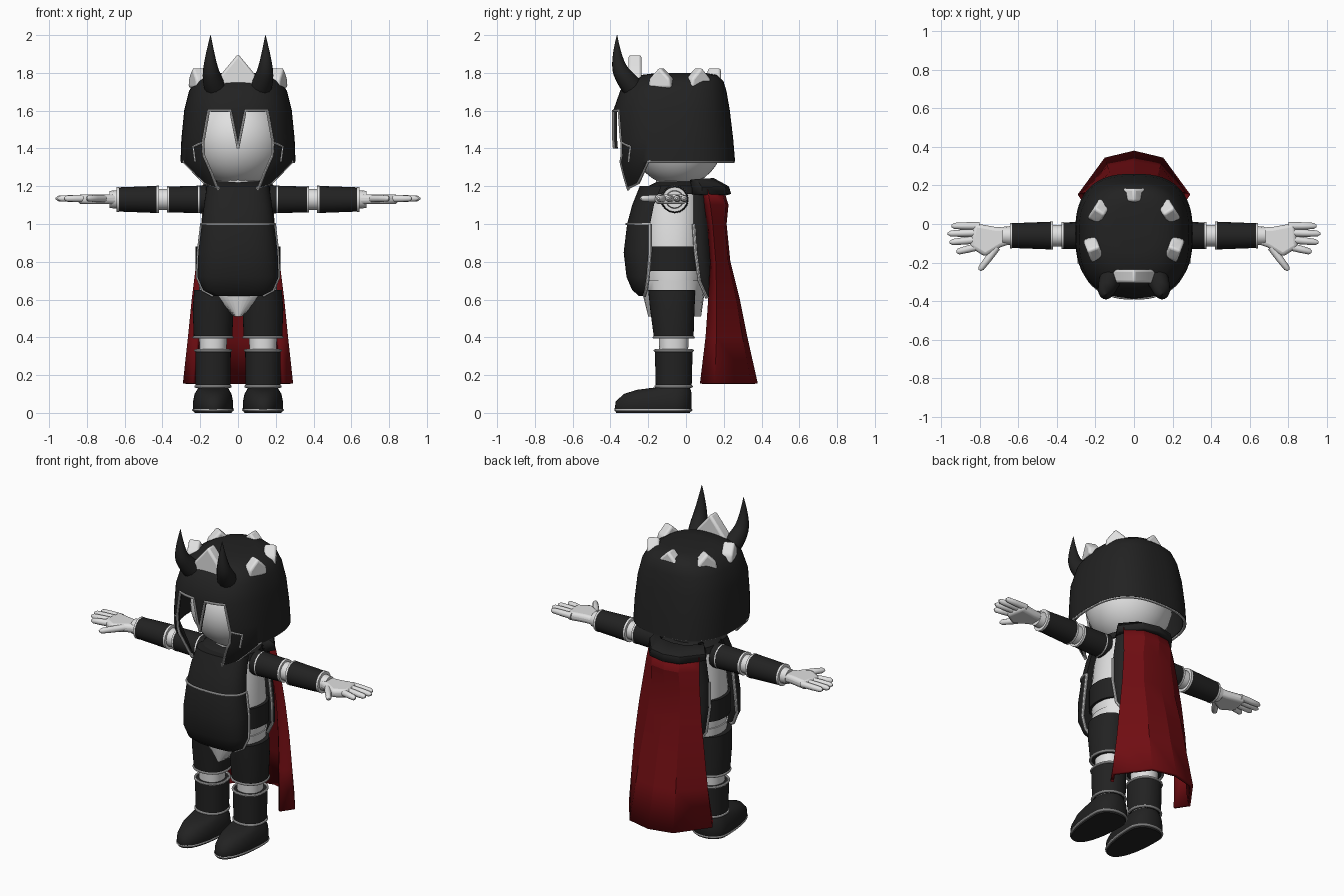
import bpy, bmesh, math
from mathutils import Vector

if "Cube" in bpy.data.objects:
    bpy.data.objects.remove(bpy.data.objects["Cube"])


def material(name, rgb):
    m = bpy.data.materials.new(name)
    m.use_nodes = True
    m.diffuse_color = (*rgb, 1)
    bsdf = next(n for n in m.node_tree.nodes if n.type == 'BSDF_PRINCIPLED')
    bsdf.inputs["Base Color"].default_value = (*rgb, 1)
    bsdf.inputs["Roughness"].default_value = 0.7
    return m


BLACK = material("black_armor", (.016, .016, .016))
WHITE = material("white", (.75, .75, .75))
RED = material("dark_red", (.16, .004, .006))


def activate(ob):
    bpy.ops.object.select_all(action='DESELECT')
    ob.select_set(True)
    bpy.context.view_layer.objects.active = ob


def apply(ob, kind, **settings):
    activate(ob)
    mod = ob.modifiers.new(kind.lower(), kind)
    for key, value in settings.items():
        setattr(mod, key, value)
    bpy.ops.object.modifier_apply(modifier=mod.name)


def smooth(ob, angle=38):
    activate(ob)
    bpy.ops.object.shade_smooth_by_angle(angle=math.radians(angle))


def loft(name, rings, mat, closed=True, cap_start=True, cap_end=True, angle=38):
    """Skin a list of point rings."""
    bm = bmesh.new()
    rows = [[bm.verts.new(p) for p in r] for r in rings]
    n = len(rows[0])
    for a, b in zip(rows, rows[1:]):
        for i in range(n if closed else n - 1):
            j = (i + 1) % n
            bm.faces.new((a[i], a[j], b[j], b[i]))
    if cap_start:
        bm.faces.new(rows[0])
    if cap_end:
        bm.faces.new(rows[-1])
    bmesh.ops.recalc_face_normals(bm, faces=bm.faces)
    me = bpy.data.meshes.new(name)
    bm.to_mesh(me)
    bm.free()
    me.materials.append(mat)
    ob = bpy.data.objects.new(name, me)
    bpy.context.collection.objects.link(ob)
    smooth(ob, angle)
    return ob


def section(z, a, yf, yb, cy=-.06, x=0, p=2.2, arc=(0, 1), n=40):
    """Rounded outline, with separate depth to the front and the back."""
    pts = []
    for i in range(n):
        t = math.tau * (arc[0] + (arc[1] - arc[0]) * i / (n if arc == (0, 1) else n - 1))
        c, s = math.cos(t), math.sin(t)
        depth = yb - cy if s > 0 else cy - yf
        pts.append((x + a * math.copysign(abs(c) ** (2 / p), c),
                    cy + depth * math.copysign(abs(s) ** (2 / p), s), z))
    return pts


def prism(name, poly, axis, lo, hi, mat, bevel=0):
    place = {'x': lambda u, v, w: (w, u, v), 'y': lambda u, v, w: (u, w, v),
             'z': lambda u, v, w: (u, v, w)}[axis]
    ob = loft(name, [[place(u, v, w) for u, v in poly] for w in (lo, hi)], mat)
    if bevel:
        apply(ob, 'BEVEL', width=bevel, segments=3)
        smooth(ob, 50)
    return ob


def tube(name, pts, radii, mat, cyclic=False, res=2, spline='POLY'):
    cu = bpy.data.curves.new(name, 'CURVE')
    cu.dimensions, cu.bevel_depth, cu.bevel_resolution = '3D', 1, res
    cu.use_fill_caps = True
    sp = cu.splines.new(spline)
    sp.points.add(len(pts) - 1)
    for i, p in enumerate(pts):
        sp.points[i].co = (*p, 1)
        sp.points[i].radius = radii[i] if isinstance(radii, list) else radii
    sp.use_cyclic_u = cyclic
    if spline == 'NURBS':
        sp.use_endpoint_u, sp.order_u, sp.resolution_u = True, 3, 6
    cu.materials.append(mat)
    ob = bpy.data.objects.new(name, cu)
    bpy.context.collection.objects.link(ob)
    activate(ob)
    bpy.ops.object.convert(target='MESH')
    smooth(ob)
    return ob


def cut(ob, cutter):
    apply(ob, 'BOOLEAN', operation='DIFFERENCE', solver='EXACT', object=cutter)
    bpy.data.objects.remove(cutter)


# Head and neck
loft("head", [section(1.45 - .25 * math.cos(t), .25 * math.sin(t), -.04 - .25 * math.sin(t),
                      -.04 + .24 * math.sin(t), -.04, p=2)
              for t in [math.pi * (i + .15) / 16.3 for i in range(17)]], WHITE)
tube("neck", [(0, -.05, 1.15), (0, -.05, 1.25)], .11, WHITE, res=6)

# Helmet shell: height, half width, front, back
HELM = [(1.16, .16, -.32, .22), (1.25, .23, -.345, .24), (1.33, .295, -.365, .25),
        (1.45, .29, -.375, .24), (1.6, .275, -.375, .222), (1.7, .25, -.34, .205),
        (1.75, .22, -.29, .19), (1.78, .17, -.23, .16), (1.79, .1, -.15, .1)]
HY, HP = -.05, 2.6


def helm_at(z):
    for lo, hi in zip(HELM, HELM[1:]):
        if z <= hi[0]:
            f = (z - lo[0]) / (hi[0] - lo[0])
            return [l + (h - l) * f for l, h in zip(lo, hi)]


def helm_front(x, z):
    _, a, yf, _ = helm_at(z)
    return (x, HY - (HY - yf) * max(0, 1 - abs(x / a) ** HP) ** (1 / HP) - .01, z)


def helm_side(y, z):
    _, a, yf, yb = helm_at(z)
    d = (y - HY) / (yb - HY) if y > HY else (HY - y) / (HY - yf)
    return (a * max(0, 1 - abs(d) ** HP) ** (1 / HP) + .008, y, z)


helmet = loft("helmet", [section(*h, cy=HY, p=HP, n=64) for h in HELM], BLACK, cap_start=False)
apply(helmet, 'SOLIDIFY', thickness=.02, offset=0)
face = [(.04, 1.6), (.155, 1.6), (.185, 1.43), (.18, 1.36), (.14, 1.27), (.105, 1.18)]
half = face + [(.105, 1)]
cut(helmet, prism("face_cutter", [(0, 1.4)] + half + [(-x, z) for x, z in reversed(half)],
                  'y', -.6, -.12, BLACK))
cut(helmet, prism("rim_cutter", [(.6, 1.33), (-.2, 1.33), (-.25, 1.22), (-.34, 1.18),
                                 (-.34, 1), (.6, 1)], 'x', -.6, .6, BLACK))
smooth(helmet)


def mirrored(pts, s):
    return [(p[0] * s, *p[1:]) for p in pts]


def subdivide(pts, n=6):
    out = [Vector(a).lerp(Vector(b), i / n) for a, b in zip(pts, pts[1:]) for i in range(n)]
    return [tuple(p) for p in out] + [pts[-1]]


SIDES = (("left_", 1), ("right_", -1))
for side, s in SIDES:
    # Helmet trim, horns
    tube(side + "face_trim", mirrored([helm_front(*p) for p in subdivide([(0, 1.4)] + face)], s),
         .007, WHITE)
    rim = [q for q in section(*helm_at(1.33), cy=HY, p=HP, n=64) if q[0] >= -.001 and q[1] > -.2]
    rim.sort(key=lambda q: -q[1])
    rim += [helm_side(y, z) for y, z in ((-.2, 1.33), (-.25, 1.22), (-.31, 1.19))]
    tube(side + "rim_trim", mirrored(rim, s), .008, WHITE)
    tube(side + "cheek_trim", mirrored([helm_front(*p) for p in
         subdivide([(.19, 1.43), (.235, 1.41), (.225, 1.33)])], s), .006, WHITE)
    tube(side + "horn", mirrored([(.11, -.26, 1.7), (.135, -.31, 1.75), (.15, -.37, 1.85),
                                  (.145, -.365, 2)], s), [.06, .055, .035, .001],
         BLACK, res=4, spline='NURBS')

# Crown spikes: x, y, half width, base, tip
spikes = [(0, -.27, .12, 1.72, 1.9), (0, .15, .065, 1.72, 1.83)]
for s in (1, -1):
    spikes += [(s * .21, -.13, .065, 1.72, 1.83), (s * .18, .065, .065, 1.72, 1.83)]
for i, (x, y, w, base, tip) in enumerate(spikes):
    ob = prism(f"crown_spike_{i + 1}", [(-w, base), (w, base), (w * .9, base + .05), (0, tip),
                                        (-w * .9, base + .05)], 'y', -.035, .035, WHITE, .014)
    ob.location = (x, y, 0)
    ob.rotation_euler.z = math.atan2(y + .05, x) + math.pi / 2

# Torso, briefs, belt and shoulder yoke
loft("torso", [section(*r) for r in ((.64, .195, -.22, .09), (.75, .21, -.24, .1),
               (.9, .205, -.25, .1), (1.05, .19, -.24, .1), (1.19, .165, -.2, .09))], WHITE)
loft("briefs", [section(*r) for r in ((.51, .02, -.2, .08), (.65, .205, -.235, .1),
                                      (.7, .21, -.24, .1))], WHITE)
loft("belt", [section(z, .225, -.25, .105) for z in (.75, .88)], BLACK)
loft("shoulder_yoke", [section(*r) for r in ((1.16, .18, -.21, .1), (1.2, .17, -.2, .1),
                                             (1.225, .12, -.15, .08))], BLACK)

# Breast and back plates: height, half width, depth, edge position
front = [(.62, .13, -.25, -.22), (.65, .185, -.285, -.21), (.72, .215, -.315, -.2),
         (.85, .21, -.33, -.19), (1, .192, -.312, -.19), (1.1, .18, -.285, -.17),
         (1.2, .165, -.245, -.13)]
back = [(.61, .13, .16, .11), (.7, .19, .16, .07), (.85, .2, .145, .05),
        (1, .19, .14, .04), (1.2, .16, .13, .04)]
loft("breastplate", [section(z, a, y, 0, cy, p=2.6, arc=(.5, 1)) for z, a, y, cy in front], BLACK)
loft("backplate", [section(z, a, 0, y, cy, p=2.6, arc=(0, .5)) for z, a, y, cy in back], BLACK)
tube("chest_trim", section(1, .195, -.315, 0, -.19, p=2.6, arc=(.5, 1)), .006, WHITE)
for side, s in SIDES:
    tube(side + "breastplate_trim", [(s * a, cy, z) for z, a, y, cy in front[:5]], .009, WHITE)
    tube(side + "backplate_trim", [(s * a, cy, z) for z, a, y, cy in back[:4]], .009, WHITE)

# Arms and hands
for side, s in SIDES:
    def limb(name, x0, x1, r0, r1, mat):
        tube(side + name, [(s * x0, -.06, 1.13), (s * x1, -.06, 1.13)], [r0, r1], mat, res=6)

    limb("upper_arm", .17, .37, .074, .068, BLACK)
    limb("elbow", .36, .44, .056, .056, WHITE)
    limb("forearm", .425, .635, .072, .064, BLACK)
    limb("wrist", .63, .68, .05, .045, WHITE)
    for x, r in ((.205, .073), (.37, .07), (.425, .073), (.637, .066)):
        limb("arm_trim", x - .006, x + .006, r, r, WHITE)
    palm = [(.63, -.02), (.72, -.015), (.83, .005), (.85, -.12), (.77, -.17), (.69, -.12), (.63, -.1)]
    prism(side + "palm", mirrored(palm, s), 'z', 1.105, 1.157, WHITE, .02)
    fingers = [((.8, -.01), (.945, -.01)), ((.8, -.045), (.965, -.05)), ((.8, -.08), (.955, -.095)),
               ((.8, -.115), (.92, -.145)), ((.71, -.12), (.8, -.24))]
    for i, (a, b) in enumerate(fingers):
        p, q = Vector((s * a[0], a[1], 1.135)), Vector((s * b[0], b[1], 1.135))
        tube(f"{side}finger_{i + 1}", [p, p.lerp(q, .5), p.lerp(q, .9), q],
             [.02, .019, .016, .006], WHITE, res=3)

# Legs and shoes
for side, s in SIDES:
    x = s * .132

    def leg(name, rows, mat):
        loft(side + name, [section(*r, cy=-.07, x=x) for r in rows], mat)

    leg("thigh", [(.4, .102, -.17, .04), (.55, .108, -.19, .045), (.65, .1, -.2, .05)], BLACK)
    leg("knee", [(.3, .07, -.14, .01), (.42, .075, -.145, .015)], WHITE)
    leg("shin", [(.14, .092, -.16, .03), (.33, .094, -.165, .035)], BLACK)
    leg("ankle", [(.11, .075, -.14, .01), (.16, .075, -.14, .01)], WHITE)
    leg("shoe", [(0, .098, -.37, .02), (.02, .107, -.378, .03), (.06, .106, -.372, .03),
                 (.1, .098, -.33, .03), (.122, .085, -.26, .025), (.135, .078, -.16, .02)], BLACK)
    for z, a, yf, yb in ((.4, .102, -.17, .04), (.33, .094, -.165, .035),
                         (.14, .092, -.16, .03), (.015, .104, -.372, .027)):
        tube(side + "leg_trim", section(z, a, yf, yb, cy=-.07, x=x), .007, WHITE, cyclic=True)

# Cape and collar: broad flat facets
fold = [(-.82, 0), (-1, .25), (-.52, .88), (0, 1), (.52, .88), (1, .25), (.82, 0)]


def fold_ring(z, w, y0, y1):
    return [(u * w, y0 + v * (y1 - y0), z) for u, v in fold]


cape = loft("cape", [fold_ring(*r) for r in ((.155, .282, .08, .37), (.4, .255, .11, .315),
            (.6, .235, .125, .275), (.8, .21, .135, .225), (1, .185, .12, .205),
            (1.1, .175, .1, .215), (1.18, .165, .09, .19))],
            RED, closed=False, cap_start=False, cap_end=False, angle=12)
apply(cape, 'SOLIDIFY', thickness=.02, offset=0)
collar = loft("cape_collar", [fold_ring(*r) for r in ((1.155, .185, .04, .225),
              (1.19, .18, .04, .215), (1.23, .15, .03, .14))],
              BLACK, closed=False, cap_start=False, cap_end=False, angle=12)
apply(collar, 'SOLIDIFY', thickness=.03, offset=0)
